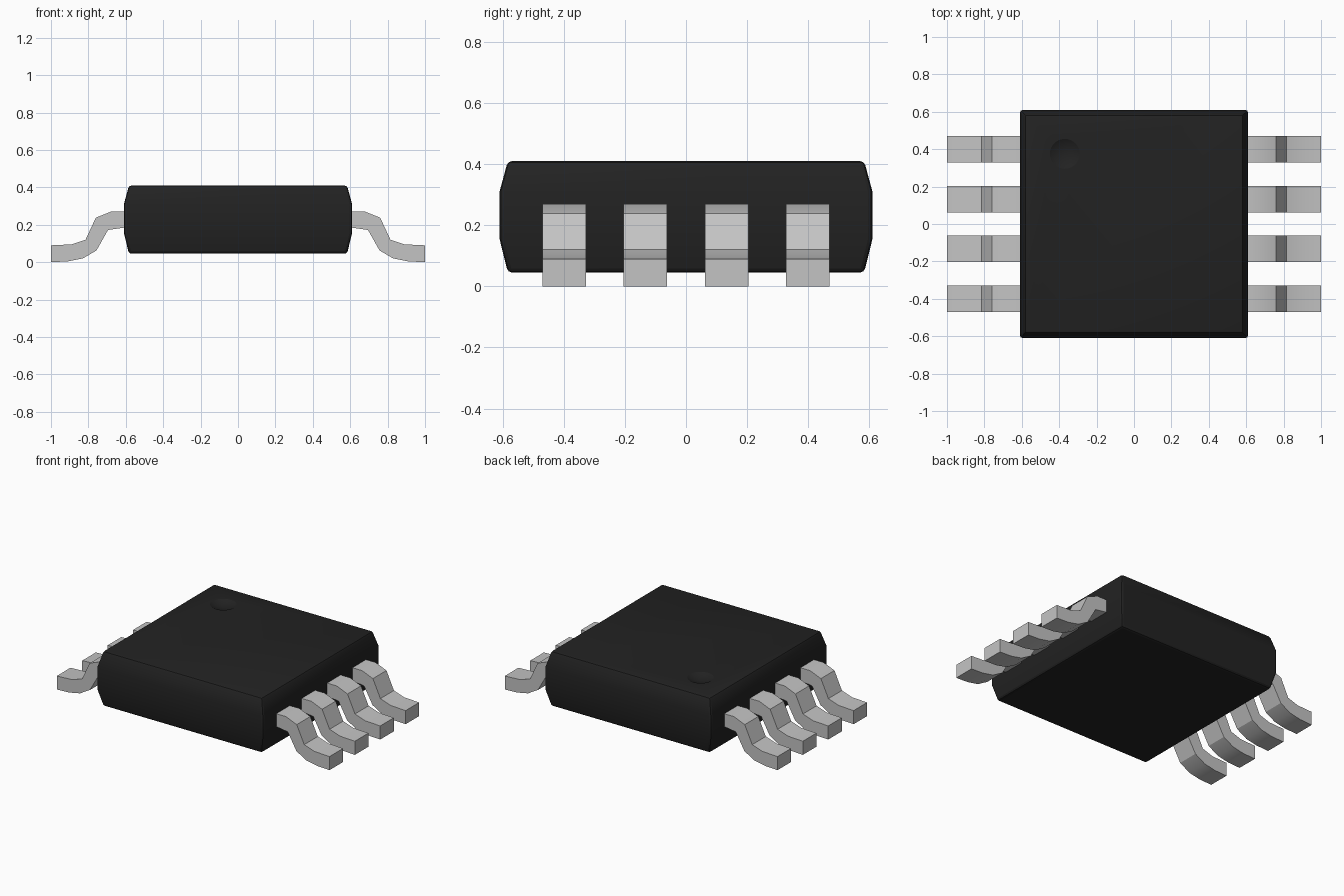
import bpy
import bmesh
from math import radians

cube = bpy.data.objects.get("Cube")
if cube:
    bpy.data.objects.remove(cube, do_unlink=True)


def material(name, value, roughness):
    mat = bpy.data.materials.new(name)
    mat.use_nodes = True
    colour = (value, value, value, 1)
    mat.diffuse_color = colour
    bsdf = mat.node_tree.nodes["Principled BSDF"]
    bsdf.inputs["Base Color"].default_value = colour
    bsdf.inputs["Roughness"].default_value = roughness
    return mat


def mesh_object(name, bm, mat):
    bmesh.ops.recalc_face_normals(bm, faces=bm.faces)
    mesh = bpy.data.meshes.new(name)
    bm.to_mesh(mesh)
    bm.free()
    mesh.materials.append(mat)
    obj = bpy.data.objects.new(name, mesh)
    bpy.context.collection.objects.link(obj)
    return obj


def activate(obj):
    bpy.ops.object.select_all(action="DESELECT")
    obj.select_set(True)
    bpy.context.view_layer.objects.active = obj


black_plastic = material("black plastic", 0.016, 0.6)
tin_metal = material("light grey metal", 0.55, 0.5)

# Package body: square rings stacked along a drafted side profile
bm = bmesh.new()
rings = []
for half, z in ((0.583, 0.045), (0.61, 0.155), (0.61, 0.31), (0.583, 0.41)):
    corners = ((-half, -half), (half, -half), (half, half), (-half, half))
    rings.append([bm.verts.new((x, y, z)) for x, y in corners])
for low, high in zip(rings, rings[1:]):
    for i in range(4):
        j = (i + 1) % 4
        bm.faces.new((low[i], low[j], high[j], high[i]))
bm.faces.new(rings[0])
bm.faces.new(rings[-1])
body = mesh_object("package_body", bm, black_plastic)
bevel = body.modifiers.new("soft edges", "BEVEL")
bevel.width = 0.014
bevel.segments = 2
bevel.limit_method = "ANGLE"
bevel.angle_limit = radians(35)

# Shallow round orientation dimple in the top
bm = bmesh.new()
bmesh.ops.create_uvsphere(bm, u_segments=32, v_segments=48, radius=0.17)
cutter = mesh_object("dimple_cutter", bm, black_plastic)
cutter.location = (-0.37, 0.375, 0.56)
cutter.hide_render = True
cut = body.modifiers.new("dimple", "BOOLEAN")
cut.operation = "DIFFERENCE"
cut.solver = "EXACT"
cut.object = cutter
activate(body)
for name in [m.name for m in body.modifiers]:
    bpy.ops.object.modifier_apply(modifier=name)
bpy.data.objects.remove(cutter, do_unlink=True)
bpy.ops.object.shade_smooth_by_angle(angle=radians(20))

# Gull-wing leads: bent strip profile, upper edge outward then lower edge back
upper = [(0.59, 0.27), (0.68, 0.27), (0.76, 0.238), (0.815, 0.12),
         (0.89, 0.095), (1.0, 0.09)]
lower = [(1.0, 0.0), (0.91, 0.004), (0.83, 0.02), (0.757, 0.062),
         (0.695, 0.172), (0.59, 0.187)]
width = 0.142


def lead(name, side, y):
    bm = bmesh.new()
    front, back = ([bm.verts.new((side * x, y + offset, z))
                    for x, z in upper + lower]
                   for offset in (-width / 2, width / 2))
    count = len(front)
    for i in range(count):
        j = (i + 1) % count
        bm.faces.new((front[i], front[j], back[j], back[i]))
    # Side walls as quads between paired upper and lower points
    for wall in (front, back):
        for i in range(len(upper) - 1):
            bm.faces.new((wall[i], wall[i + 1],
                          wall[count - 2 - i], wall[count - 1 - i]))
    obj = mesh_object(name, bm, tin_metal)
    activate(obj)
    bpy.ops.object.shade_smooth_by_angle(angle=radians(22))


for side, label in ((1, "left"), (-1, "right")):
    for i in range(4):
        lead(f"{label}_lead_{i + 1}", side, (i - 1.5) * 0.266)
